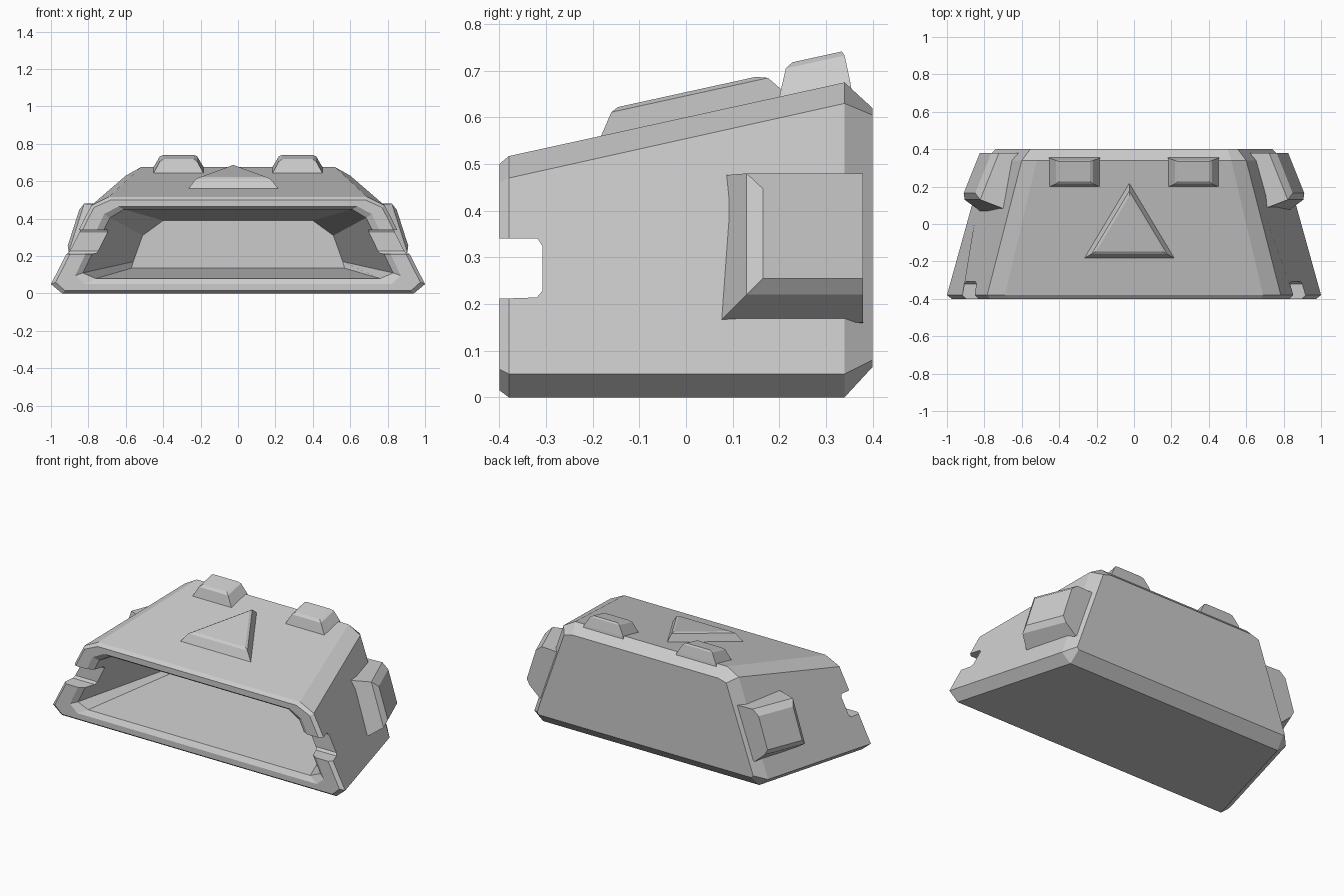
import bpy, bmesh

if "Cube" in bpy.data.objects:
    bpy.data.objects.remove(bpy.data.objects["Cube"])


def loft(name, rings):
    """Closed solid skinned through equal-length rings, capped at both ends."""
    bm = bmesh.new()
    loops = [[bm.verts.new(p) for p in r] for r in rings]
    n = len(loops[0])
    for a, b in zip(loops, loops[1:]):
        for i in range(n):
            j = (i + 1) % n
            bm.faces.new((a[i], a[j], b[j], b[i]))
    bm.faces.new(loops[0])
    bm.faces.new(loops[-1])
    bmesh.ops.recalc_face_normals(bm, faces=bm.faces)
    me = bpy.data.meshes.new(name)
    bm.to_mesh(me)
    bm.free()
    ob = bpy.data.objects.new(name, me)
    bpy.context.collection.objects.link(ob)
    return ob


def section(y, half):
    """Symmetric cross-section at depth y from its right half (x, z)."""
    return [(x, y, z) for x, z in half] + [(-x, y, z) for x, z in reversed(half)]


def roof(y):
    return 0.517 + 0.219 * (y + 0.38)


def wall(y, z):
    return 1 - 0.28 * (y + 0.38) - 0.5 * (z - 0.05)


# Hollow tapered shell: outside from the back, round the front rim, into the cavity
shell = loft("shell", [
    section(0.40, [(0.73, 0.065), (0.74, 0.08), (0.555, 0.605), (0.50, 0.62)]),
    section(0.34, [(0.74, 0.0), (0.80, 0.05), (0.60, 0.63), (0.52, 0.675)]),
    section(-0.38, [(0.94, 0.0), (1.00, 0.05), (0.785, 0.47), (0.69, 0.517)]),
    section(-0.40, [(0.925, 0.015), (0.975, 0.06), (0.77, 0.46), (0.68, 0.50)]),
    section(-0.40, [(0.82, 0.05), (0.87, 0.095), (0.715, 0.425), (0.64, 0.465)]),
    section(-0.38, [(0.76, 0.08), (0.83, 0.11), (0.685, 0.405), (0.61, 0.45)]),
    section(0.30, [(0.57, 0.135), (0.56, 0.17), (0.51, 0.31), (0.40, 0.39)]),
])

# Side notches in the front rim
notch = [(-0.5, 0.208), (-0.32, 0.214), (-0.308, 0.228),
         (-0.308, 0.325), (-0.318, 0.34), (-0.5, 0.34)]
for s in (-1, 1):
    cutter = loft("notch_cutter", [[(s * x, y, z) for y, z in notch] for x in (0.6, 1.2)])
    cutter.hide_render = True
    cutter.hide_set(True)
    mod = shell.modifiers.new("notch", "BOOLEAN")
    mod.operation = "DIFFERENCE"
    mod.solver = "EXACT"
    mod.object = cutter


# Side pods
def pod_x(y, z):
    return 0.912 - 0.4 * (y - 0.165) - 0.32 * (z - 0.25)


def pod_ring(s, y, z0, z1, fx):
    return [(s * fx(b, c), b, c) for b, c in ((y, z0), (0.38, z0), (0.38, z1), (y, z1))]


for s in (-1, 1):
    loft("side_pod", [
        pod_ring(s, 0.07, 0.155, 0.475, lambda y, z: wall(y, z) - 0.08),
        pod_ring(s, 0.07, 0.160, 0.475, lambda y, z: wall(y, z) + 0.005),
        pod_ring(s, 0.13, 0.220, 0.480, lambda y, z: pod_x(y, z) - 0.03),
        pod_ring(s, 0.165, 0.255, 0.447, pod_x),
    ])


# Roof studs
def stud_ring(cx, hw, y0, y1, h):
    return [(cx + a, y, roof(y) + h) for a, y in ((-hw, y0), (hw, y0), (hw, y1), (-hw, y1))]


for s in (-1, 1):
    cx = s * 0.318
    loft("roof_stud", [
        stud_ring(cx, 0.138, 0.195, 0.355, -0.02),
        stud_ring(cx, 0.133, 0.20, 0.352, 0.0),
        stud_ring(cx, 0.10, 0.214, 0.34, 0.058),
        stud_ring(cx, 0.082, 0.228, 0.334, 0.068),
    ])

# Raised triangle on the roof
tri = [(-0.24, -0.137), (0.24, -0.137), (0.0, 0.263)]
loft("roof_triangle", [
    [(-0.025 + k * x, -0.045 + k * y, roof(-0.045 + k * y) + h) for x, y in tri]
    for k, h in ((1.0, -0.02), (1.0, 0.0), (0.84, 0.046), (0.74, 0.054))])
